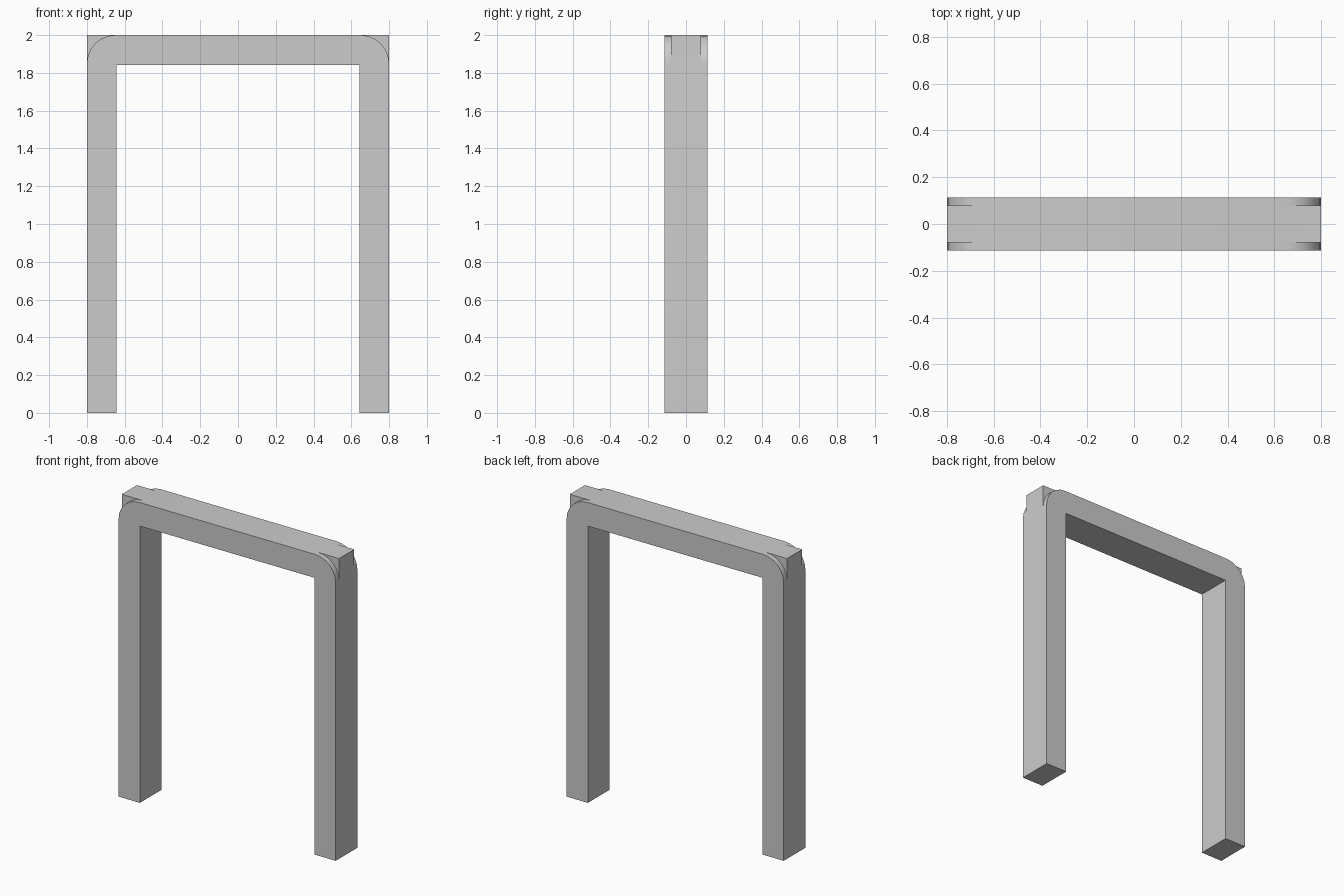
import bpy, bmesh, math

if "Cube" in bpy.data.objects:
    bpy.data.objects.remove(bpy.data.objects["Cube"])

W, H, D = 0.8, 2.0, 0.114      # half width, height, half depth
T, R, CORE = 0.157, 0.15, 0.08 # bar thickness, corner radius, square core half depth


def add_prism(bm, profile, y0, y1):
    """Extrude an (x, z) outline from y0 to y1."""
    face = bm.faces.new([bm.verts.new((x, y0, z)) for x, z in profile])
    ext = bmesh.ops.extrude_face_region(bm, geom=[face])
    verts = [v for v in ext["geom"] if isinstance(v, bmesh.types.BMVert)]
    bmesh.ops.translate(bm, verts=verts, vec=(0, y1 - y0, 0))


def make_object(name, bm):
    bmesh.ops.recalc_face_normals(bm, faces=bm.faces)
    mesh = bpy.data.meshes.new(name)
    bm.to_mesh(mesh)
    bm.free()
    ob = bpy.data.objects.new(name, mesh)
    bpy.context.collection.objects.link(ob)
    return ob


# Square U-shaped frame: two legs and a top bar
bm = bmesh.new()
i = W - T
add_prism(bm, [(-W, 0), (-i, 0), (-i, H - T), (i, H - T),
               (i, 0), (W, 0), (W, H), (-W, H)], -D, D)
frame = make_object("arch_frame", bm)

# Cutters that round the front and back layers, leaving the core square
bm = bmesh.new()
for sx in (-1, 1):
    arc = [(W - R + R * math.cos(k * math.pi / 12),
            H - R + R * math.sin(k * math.pi / 12)) for k in range(7)]
    outline = arc + [(W - R, H + 0.1), (W + 0.1, H + 0.1), (W + 0.1, H - R)]
    for sy in (-1, 1):
        add_prism(bm, [(sx * x, z) for x, z in outline], sy * CORE, sy * (D + 0.1))
cutter = make_object("corner_cutter", bm)
cutter.hide_render = True

mod = frame.modifiers.new("round_corners", "BOOLEAN")
mod.operation = "DIFFERENCE"
mod.solver = "EXACT"
mod.object = cutter
bpy.context.view_layer.objects.active = frame
frame.select_set(True)
bpy.ops.object.modifier_apply(modifier=mod.name)
bpy.data.objects.remove(cutter)
bpy.ops.object.shade_smooth_by_angle(angle=math.radians(30))
